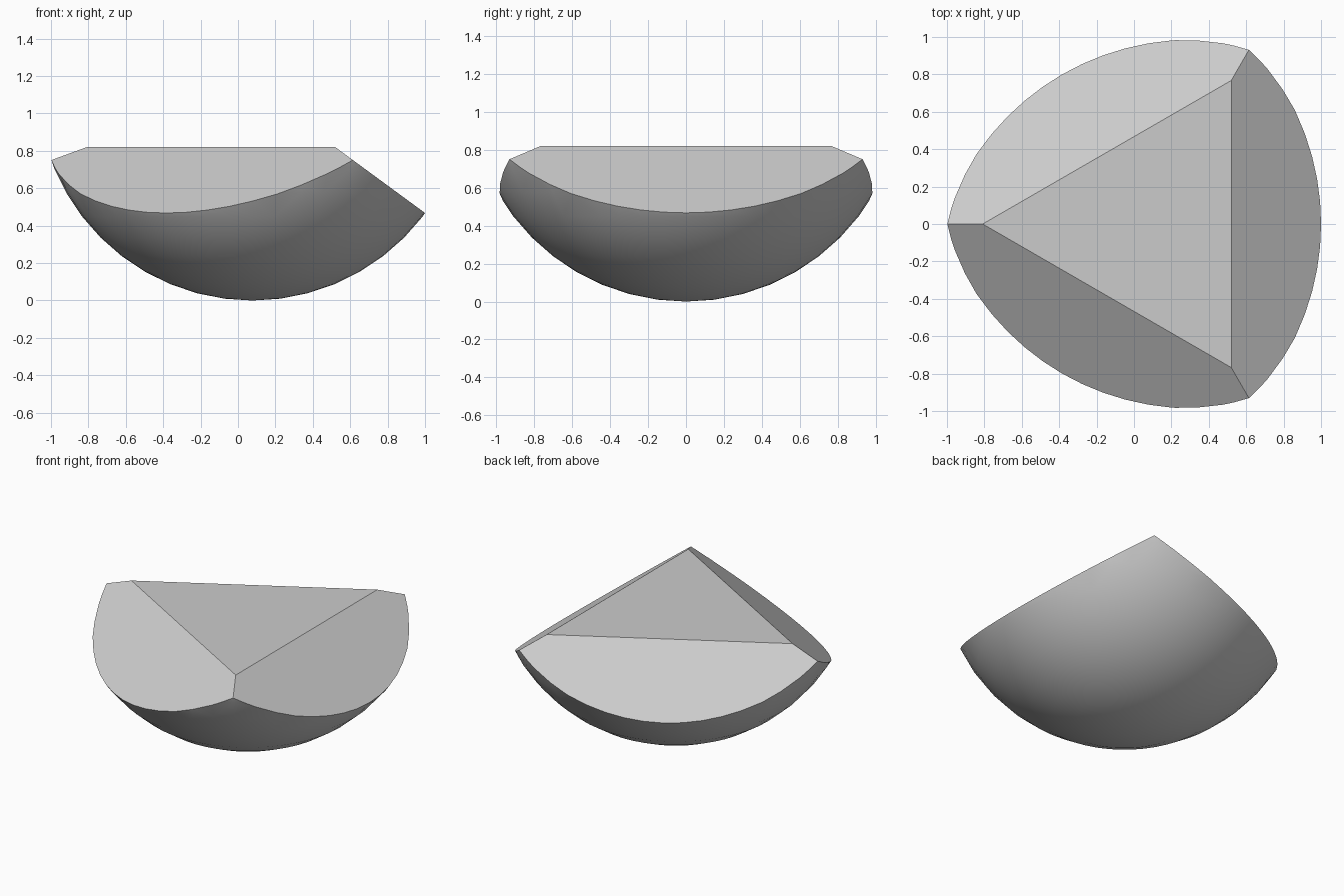
import bpy, bmesh
from math import sin, cos, pi, radians
from mathutils import Vector

if "Cube" in bpy.data.objects:
    bpy.data.objects.remove(bpy.data.objects["Cube"])

R = 1.148                        # sphere radius
CX = 0.077                       # axis of three-fold symmetry
TOP, TOP_APOTHEM = 0.82, 0.443   # flat triangle height and inradius
RIM_R, RIM_Z = 0.923, 0.468      # lowest point of each sloped facet


def slice_off(bm, point, normal):
    """Remove everything on the normal side and cap the cut with one flat face."""
    geom = bm.verts[:] + bm.edges[:] + bm.faces[:]
    bmesh.ops.bisect_plane(bm, geom=geom, dist=1e-5, plane_co=point,
                           plane_no=normal, clear_outer=True)
    edges = [e for e in bm.edges if e.is_boundary]
    bmesh.ops.edgeloop_fill(bm, edges=edges)


# Rounded underside
bm = bmesh.new()
bmesh.ops.create_uvsphere(bm, u_segments=48, v_segments=24, radius=R)
bmesh.ops.translate(bm, verts=bm.verts[:], vec=(CX, 0, R))

# Flat top
slice_off(bm, Vector((CX, 0, TOP)), Vector((0, 0, 1)))

# Three sloped facets
for i in range(3):
    a = i * 2 * pi / 3
    out = Vector((cos(a), sin(a), 0))
    normal = (out * (TOP - RIM_Z) + Vector((0, 0, RIM_R - TOP_APOTHEM))).normalized()
    slice_off(bm, Vector((CX, 0, TOP)) + out * TOP_APOTHEM, normal)

bmesh.ops.remove_doubles(bm, verts=bm.verts[:], dist=1e-4)
bmesh.ops.recalc_face_normals(bm, faces=bm.faces[:])

mesh = bpy.data.meshes.new("cut_sphere_shard")
bm.to_mesh(mesh)
bm.free()
shard = bpy.data.objects.new("cut_sphere_shard", mesh)
bpy.context.collection.objects.link(shard)

# Smooth underside, crisp facets
bpy.context.view_layer.objects.active = shard
shard.select_set(True)
bpy.ops.object.shade_smooth_by_angle(angle=radians(25))
